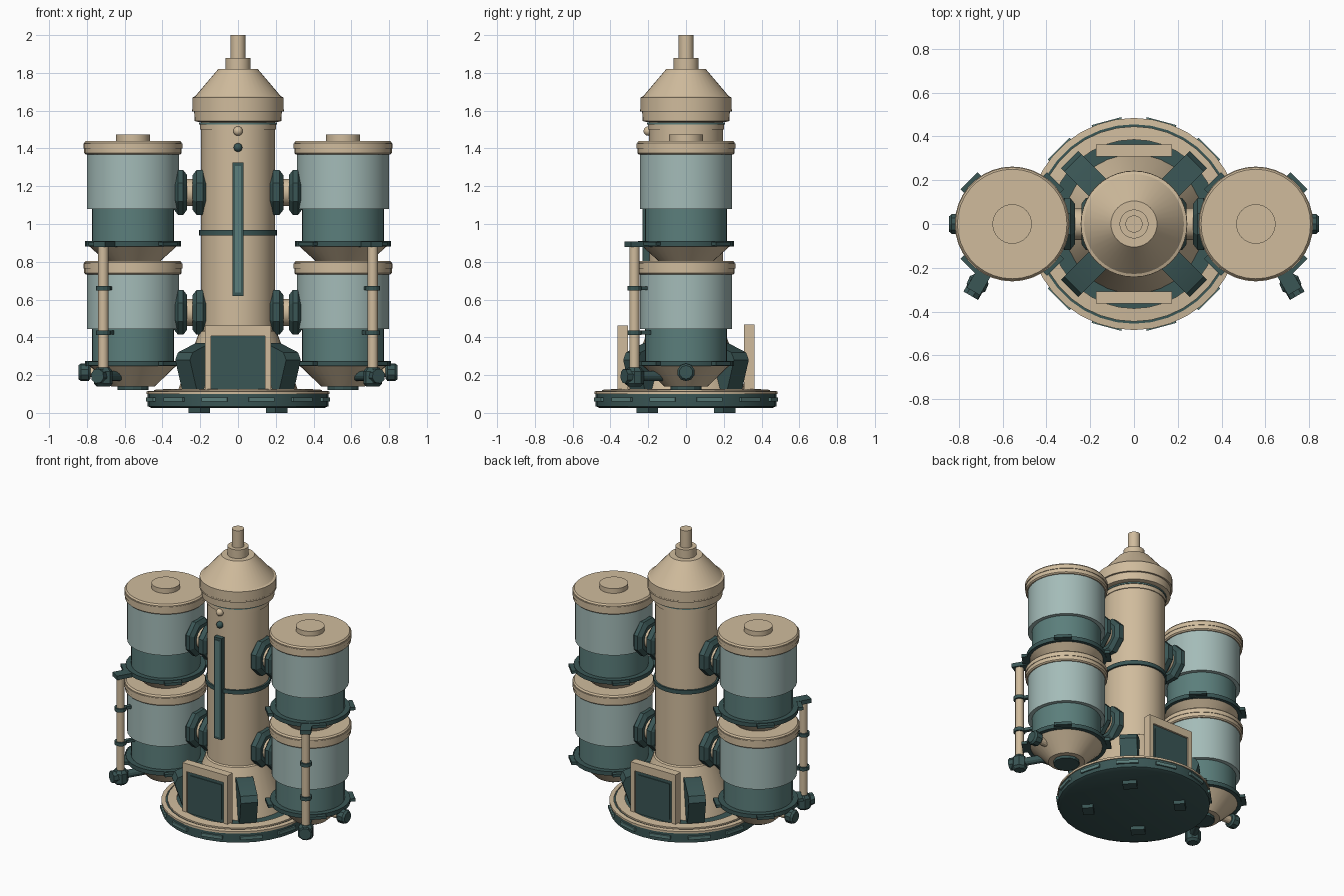
import bpy, bmesh, math
from mathutils import Vector, Matrix

if "Cube" in bpy.data.objects:
    bpy.data.objects.remove(bpy.data.objects["Cube"])


def material(name, rgb):
    m = bpy.data.materials.new(name)
    m.diffuse_color = (*rgb, 1)
    m.use_nodes = True
    m.node_tree.nodes["Principled BSDF"].inputs["Base Color"].default_value = m.diffuse_color
    return m


TAN = material("warm tan", (0.63, 0.50, 0.335))
DARK = material("dark teal", (0.042, 0.092, 0.09))
MID = material("mid teal", (0.105, 0.21, 0.20))
LIGHT = material("pale teal", (0.37, 0.50, 0.48))


def finish(name, bm, mat, matrix=Matrix()):
    bmesh.ops.recalc_face_normals(bm, faces=bm.faces)
    me = bpy.data.meshes.new(name)
    bm.to_mesh(me)
    bm.free()
    me.materials.append(mat)
    ob = bpy.data.objects.new(name, me)
    ob.matrix_world = matrix
    bpy.context.collection.objects.link(ob)
    return ob


def lathe(name, profile, mat, loc=(0, 0, 0), axis=(0, 0, 1), segs=32, turn=0.0):
    """Spin a (radius, height) profile about an axis, with closed ends."""
    bm = bmesh.new()
    rings = []
    for r, h in profile:
        ang = [2 * math.pi * (i + turn) / segs for i in range(segs)]
        rings.append([bm.verts.new((r * math.cos(a), r * math.sin(a), h)) for a in ang])
    for lo, hi in zip(rings, rings[1:]):
        for i in range(segs):
            j = (i + 1) % segs
            bm.faces.new((lo[i], lo[j], hi[j], hi[i]))
    bm.faces.new(rings[0])
    bm.faces.new(rings[-1])
    rot = Vector((0, 0, 1)).rotation_difference(Vector(axis)).to_matrix().to_4x4()
    return finish(name, bm, mat, Matrix.Translation(loc) @ rot)


def cyl(name, r, h0, h1, mat, loc=(0, 0, 0), axis=(0, 0, 1), segs=32, turn=0.0):
    return lathe(name, [(r, h0), (r, h1)], mat, loc, axis, segs, turn)


def box(name, size, loc, mat, yaw=0.0):
    bm = bmesh.new()
    bmesh.ops.create_cube(bm, size=1, matrix=Matrix.Diagonal((*size, 1)))
    return finish(name, bm, mat, Matrix.Translation(loc) @ Matrix.Rotation(yaw, 4, 'Z'))


def ball(name, r, loc, mat):
    bm = bmesh.new()
    bmesh.ops.create_uvsphere(bm, u_segments=16, v_segments=8, radius=r)
    return finish(name, bm, mat, Matrix.Translation(loc))


def polar(r, a, z, cx=0.0):
    return (cx + r * math.cos(a), r * math.sin(a), z)


# Base: dark disc, stepped tan rings, dark channel
lathe("base_disc", [(0.455, 0.025), (0.478, 0.035), (0.478, 0.105), (0.465, 0.112)], DARK, segs=36)
lathe("base_outer_ring", [(0.484, 0.1), (0.484, 0.114), (0.455, 0.117), (0.455, 0.108),
                          (0.445, 0.108), (0.445, 0.122), (0.385, 0.126), (0.385, 0.1)], TAN, segs=36)
cyl("base_channel", 0.387, 0.1, 0.116, DARK)
for i in range(12):
    a = math.radians(15 + 30 * i)
    box("base_rim_plate", (0.02, 0.14, 0.022), polar(0.476, a, 0.07), MID, a)
for i in range(4):
    a = math.radians(45 + 90 * i)
    box("base_foot", (0.07, 0.09, 0.03), polar(0.29, a, 0.015), DARK, a)

# Column, flared skirt, bands
cyl("column", 0.195, 0.1, 1.56, TAN)
lathe("column_skirt", [(0.32, 0.11), (0.30, 0.17), (0.205, 0.43), (0.19, 0.44)], TAN)
cyl("column_band", 0.207, 0.94, 0.967, DARK)
cyl("column_upper_collar", 0.201, 1.50, 1.53, TAN)
cyl("column_neck_band", 0.206, 1.528, 1.537, MID)

# Head
lathe("head", [(0.21, 1.54), (0.23, 1.545), (0.232, 1.595), (0.242, 1.605), (0.242, 1.67),
               (0.228, 1.675), (0.105, 1.82)], TAN, segs=40)
cyl("head_seam", 0.2435, 1.596, 1.606, TAN, segs=40)
cyl("head_socket", 0.066, 1.81, 1.88, TAN)
cyl("head_rod", 0.039, 1.87, 2.0, TAN)

# Front gauge strip and indicator lamps
box("gauge_frame", (0.058, 0.05, 0.705), (0, -0.2, 0.972), DARK)
box("gauge_strip", (0.034, 0.006, 0.67), (0, -0.226, 0.972), MID)
ball("lamp_lower", 0.023, (0, -0.2, 1.405), DARK)
ball("lamp_upper", 0.025, (0, -0.2, 1.492), TAN)

# Framed panels on the base, front and back
for s, top in ((-1, 0.462), (1, 0.468)):
    y, h = s * 0.335, top - 0.11
    for sx in (-1, 1):
        box("panel_frame_side", (0.032, 0.055, h), (sx * 0.158, y, 0.11 + h / 2), TAN)
    box("panel_frame_top", (0.29, 0.055, 0.055), (0, y, top - 0.0275), TAN)
    box("panel_plate", (0.29, 0.03, h - 0.05), (0, y, 0.11 + (h - 0.05) / 2), DARK)
    box("panel_inset", (0.24, 0.006, h - 0.11), (0, y + s * 0.017, 0.11 + (h - 0.05) / 2), DARK)

# Four braces: an extruded side profile placed on the diagonals
brace = [(0.2, 0.11), (0.36, 0.11), (0.415, 0.28), (0.395, 0.32), (0.26, 0.37), (0.2, 0.37)]
for i in range(4):
    bm = bmesh.new()
    f = bm.faces.new([bm.verts.new((r, -0.055, z)) for r, z in brace])
    ext = bmesh.ops.extrude_face_region(bm, geom=[f])["geom"]
    bmesh.ops.translate(bm, vec=(0, 0.11, 0), verts=[v for v in ext if isinstance(v, bmesh.types.BMVert)])
    finish("base_brace", bm, DARK, Matrix.Rotation(math.radians(45 + 90 * i), 4, 'Z'))

for s in (-1, 1):
    cx = s * 0.556
    # Upper and lower tanks share one build, shifted in height
    for label, z in (("upper", 0.9), ("lower", 0.265)):
        at = (cx, 0, z)
        lathe(label + "_tank_lid", [(0.25, 0.468), (0.258, 0.475), (0.258, 0.53), (0.25, 0.54)], TAN, at, segs=36)
        cyl(label + "_tank_lid_rim", 0.262, 0.50, 0.525, TAN, at, segs=36)
        cyl(label + "_tank_glass", 0.244, 0.18, 0.47, LIGHT, at)
        cyl(label + "_tank_body", 0.218, 0.0, 0.181, MID, at)
        cyl(label + "_tank_ring", 0.253, -0.018, 0.01, DARK, at)
        for i in range(4):
            a = math.radians(45 + 90 * i)
            box(label + "_ring_clip", (0.035, 0.11, 0.02), polar(0.262, a, z - 0.004, cx), DARK, a)
        # Flanged coupling to the column
        ax, zc = (s, 0, 0), z + 0.267
        cyl(label + "_coupling_pipe", 0.072, 0.15, 0.36, TAN, (0, 0, zc), ax, 16)
        for part, x0, x1 in (("inner", 0.165, 0.24), ("outer", 0.27, 0.338)):
            m = 0.02
            lathe(label + "_" + part + "_flange", [(0.10, x0), (0.128, x0 + m), (0.128, x1 - m), (0.10, x1)],
                  DARK, (0, 0, zc), ax, 8, 0.5)
    cyl("upper_tank_knob", 0.09, 1.43, 1.473, TAN, (cx, 0, 0))
    lathe("upper_tank_cone", [(0.13, 0.79), (0.235, 0.885)], TAN, (cx, 0, 0))
    lathe("lower_tank_cone", [(0.115, 0.14), (0.23, 0.25)], TAN, (cx, 0, 0))
    cyl("lower_tank_drain", 0.083, 0.122, 0.15, DARK, (cx, 0, 0), segs=12)

    # Outer side valve
    cyl("side_valve_stem", 0.026, 0.70, 0.80, TAN, (0, 0, 0.215), (s, 0, 0), 12)
    lathe("side_valve_knob", [(0.036, 0.782), (0.047, 0.792), (0.047, 0.832), (0.036, 0.845)],
          DARK, (0, 0, 0.215), (s, 0, 0), 10)

    # Vertical feed pipe with bracket, collars and elbow valve
    a = math.radians(-60) if s > 0 else math.radians(-120)
    px, py, _ = polar(0.315, a, 0, cx)
    cyl("feed_pipe", 0.027, 0.2, 0.895, TAN, (px, py, 0), segs=16)
    box("feed_bracket", (0.14, 0.07, 0.028), polar(0.285, a, 0.893, cx), DARK, a)
    for z in (0.425, 0.66):
        cyl("feed_collar", 0.038, z - 0.012, z + 0.012, DARK, (px, py, 0), segs=12)
        box("feed_collar_strap", (0.09, 0.025, 0.02), polar(0.265, a, z, cx), DARK, a)
    cyl("elbow_pipe", 0.026, 0.14, 0.32, DARK, (cx, 0, 0.195), (math.cos(a), math.sin(a), 0), 12)
    lathe("elbow_valve", [(0.034, 0.14), (0.05, 0.155), (0.05, 0.22), (0.034, 0.24)], DARK, (px, py, 0), segs=8)
    cyl("elbow_cap", 0.04, 0.33, 0.378, DARK, (cx, 0, 0.195), (math.cos(a), math.sin(a), 0), 8)

# Smooth round parts, keep corners sharp
for ob in bpy.context.collection.objects:
    ob.select_set(True)
    bpy.context.view_layer.objects.active = ob
bpy.ops.object.shade_smooth_by_angle(angle=math.radians(25))
